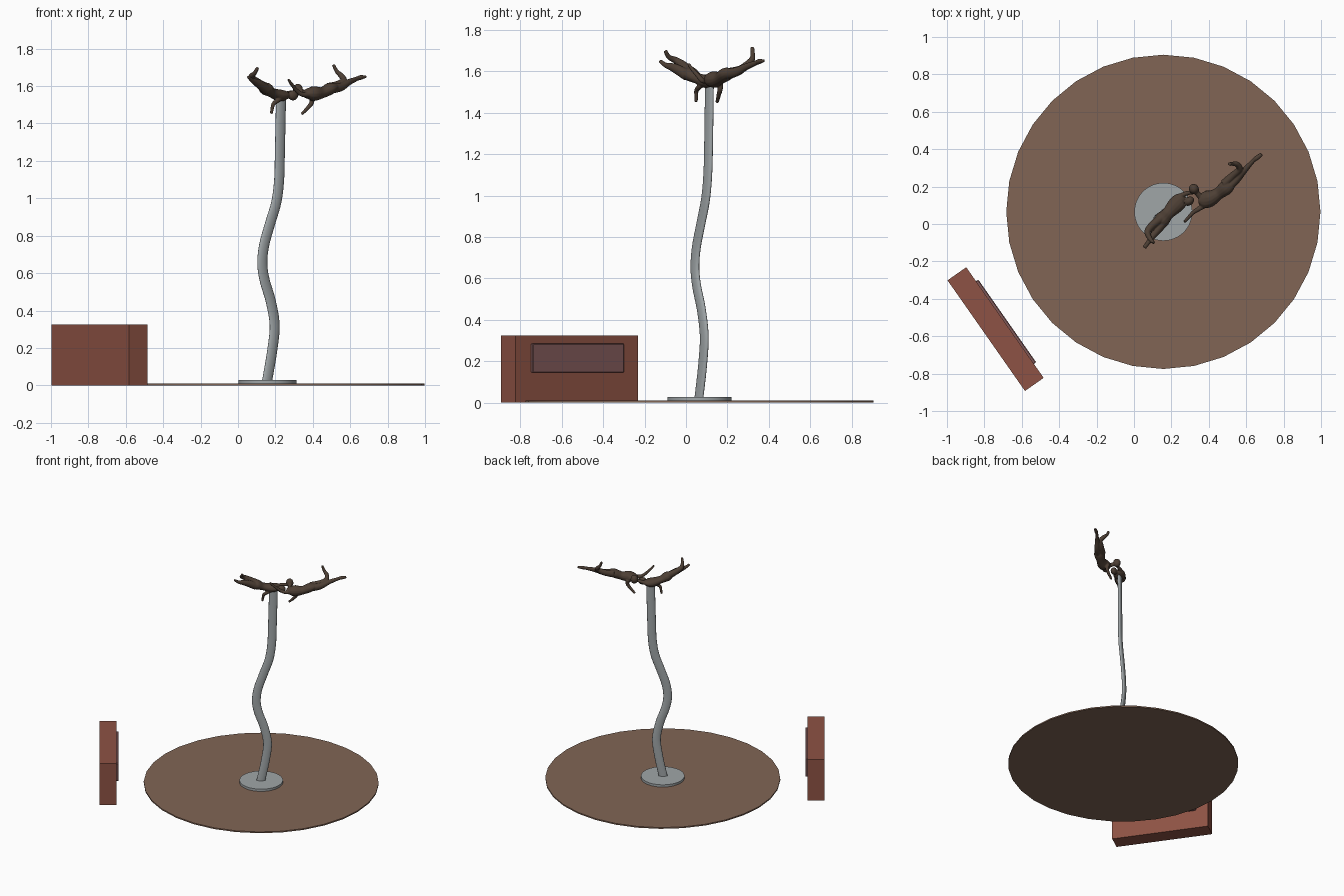
import bpy, bmesh, math
from mathutils import Vector, Matrix

ANG = math.radians(35)                      # whole monument is turned by this angle
D = Vector((math.cos(ANG), math.sin(ANG), 0))
S = Vector((-math.sin(ANG), math.cos(ANG), 0))
UP = Vector((0, 0, 1))


def material(name, rgb):
    m = bpy.data.materials.new(name)
    m.diffuse_color = (*rgb, 1)
    return m


def finish(bm, name, mat=None, smooth=True):
    bmesh.ops.recalc_face_normals(bm, faces=bm.faces)
    me = bpy.data.meshes.new(name)
    bm.to_mesh(me)
    bm.free()
    ob = bpy.data.objects.new(name, me)
    bpy.context.collection.objects.link(ob)
    if mat:
        me.materials.append(mat)
    if smooth:
        bpy.ops.object.select_all(action='DESELECT')
        ob.select_set(True)
        bpy.context.view_layer.objects.active = ob
        bpy.ops.object.shade_smooth_by_angle(angle=math.radians(40))
    return ob


def spline(pts, steps):
    """Catmull-Rom through points (x, y, z, radius_side, radius_other)."""
    p = [Vector(q) for q in pts]
    p = [p[0] * 2 - p[1]] + p + [p[-1] * 2 - p[-2]]
    out = []
    for i in range(1, len(p) - 2):
        a, b, c, d = p[i - 1:i + 3]
        for k in range(steps):
            t = k / steps
            out.append(0.5 * (2 * b + (c - a) * t + (2 * a - 5 * b + 4 * c - d) * t * t
                              + (3 * b - a - 3 * c + d) * t ** 3))
    return out + [p[-2]]


def tube(bm, pts, side, segs=14, steps=5):
    """Elliptical tapered tube; first radius lies along the side vector."""
    path = spline(pts, steps)
    pos = [Vector(q[:3]) for q in path]
    rings = []
    for i, q in enumerate(path):
        t = (pos[min(i + 1, len(pos) - 1)] - pos[max(i - 1, 0)]).normalized()
        a = (side - t * side.dot(t)).normalized()
        b = t.cross(a)
        rings.append([bm.verts.new(pos[i] + a * (q[3] * math.cos(w)) + b * (q[4] * math.sin(w)))
                      for w in (2 * math.pi * k / segs for k in range(segs))])
    for r0, r1 in zip(rings, rings[1:]):
        for k in range(segs):
            n = (k + 1) % segs
            bm.faces.new((r0[k], r0[n], r1[n], r1[k]))
    bm.faces.new(rings[0][::-1])
    bm.faces.new(rings[-1])


def disc(name, r, z0, z1, mat, segs):
    bm = bmesh.new()
    bmesh.ops.create_cone(bm, cap_ends=True, segments=segs, radius1=r, radius2=r, depth=z1 - z0,
                          matrix=Matrix.Translation((0.157, 0.065, (z0 + z1) / 2)))
    return finish(bm, name, mat)


def box(name, centre, size, mat, bevel=0):
    bm = bmesh.new()
    bmesh.ops.create_cube(bm, size=1, matrix=Matrix.Translation(centre)
                          @ Matrix.Rotation(ANG, 4, 'Z') @ Matrix.Diagonal((*size, 1)))
    if bevel:
        bmesh.ops.bevel(bm, geom=bm.edges[:], offset=bevel, segments=1, affect='EDGES')
    return finish(bm, name, mat, False)


def figure(name, limbs, heads, mat):
    """Fuse limbs and ball parts into one sculpted body."""
    bm = bmesh.new()
    for side, pts in limbs:
        tube(bm, pts, side)
    for c, size in heads:
        bmesh.ops.create_uvsphere(bm, u_segments=16, v_segments=10, radius=1,
                                  matrix=Matrix.Translation(c) @ Matrix.Rotation(ANG, 4, 'Z')
                                  @ Matrix.Diagonal((*size, 1)))
    ob = finish(bm, name, mat)
    r = ob.modifiers.new('fuse', 'REMESH')
    r.mode = 'VOXEL'
    r.voxel_size = 0.0035
    r.use_smooth_shade = True
    s = ob.modifiers.new('soften', 'SMOOTH')
    s.iterations = 4
    s.factor = 0.5
    return ob


brown = material('ground_brown', (0.22, 0.13, 0.09))
steel = material('steel', (0.35, 0.38, 0.39))
brick = material('brick_red', (0.27, 0.085, 0.058))
plate = material('plaque_mauve', (0.22, 0.10, 0.10))
bronze = material('bronze', (0.075, 0.05, 0.035))

# ground disc and round foot plate
disc('ground_disc', 0.84, 0.0, 0.01, brown, 32)
disc('foot_plate', 0.155, 0.01, 0.028, steel, 48)

# wavy flattened pole
pole_path = [(0.155, 0.062, 0.02), (0.182, 0.08, 0.18), (0.196, 0.088, 0.32), (0.175, 0.074, 0.45),
             (0.143, 0.052, 0.56), (0.130, 0.043, 0.65), (0.140, 0.05, 0.75), (0.173, 0.073, 0.87),
             (0.205, 0.094, 0.98), (0.220, 0.105, 1.1), (0.224, 0.109, 1.25), (0.230, 0.113, 1.53)]
bm = bmesh.new()
tube(bm, [(*p, 0.031, 0.014) for p in pole_path], D, 24, 6)
finish(bm, 'wavy_pole', steel)

# sign block with plaque
c = Vector((-0.74, -0.562, 0))
box('sign_block', c + UP * 0.1625, (0.122, 0.722, 0.325), brick)
box('sign_plaque', c + D * 0.065 + UP * 0.215, (0.022, 0.54, 0.14), plate, 0.004)

# left figure, resting on the pole
figure('left_figure', [
    (S, [(0.13, 0.0, 1.595, 0.03, 0.022), (0.15, 0.022, 1.585, 0.042, 0.034),
         (0.18, 0.055, 1.565, 0.034, 0.026), (0.222, 0.1, 1.55, 0.044, 0.032),
         (0.252, 0.128, 1.552, 0.04, 0.024), (0.27, 0.135, 1.555, 0.016, 0.014)]),   # torso
    (S, [(0.262, 0.13, 1.55, 0.014, 0.014), (0.29, 0.13, 1.55, 0.013, 0.013)]),      # neck
    (S, [(0.155, 0.005, 1.58, 0.026, 0.028), (0.115, -0.045, 1.61, 0.021, 0.024),
         (0.092, -0.075, 1.622, 0.016, 0.018), (0.075, -0.1, 1.63, 0.012, 0.012),
         (0.056, -0.125, 1.65, 0.012, 0.007)]),                                      # near leg
    (S, [(0.145, 0.03, 1.59, 0.026, 0.028), (0.095, -0.01, 1.625, 0.021, 0.022),
         (0.072, -0.045, 1.65, 0.017, 0.017), (0.088, -0.082, 1.668, 0.012, 0.012),
         (0.106, -0.1, 1.698, 0.010, 0.008)]),                                       # far leg
    (S, [(0.24, 0.095, 1.55, 0.016, 0.016), (0.215, 0.065, 1.525, 0.013, 0.013),
         (0.19, 0.05, 1.505, 0.011, 0.011), (0.182, 0.05, 1.475, 0.009, 0.009),
         (0.178, 0.048, 1.452, 0.008, 0.008)]),                                      # hanging arm
    (UP, [(0.25, 0.15, 1.555, 0.015, 0.015), (0.285, 0.165, 1.565, 0.012, 0.012),
          (0.325, 0.17, 1.572, 0.01, 0.01)]),                                        # reaching arm
], [((0.294, 0.122, 1.55), (0.03, 0.023, 0.027))], bronze)

# right figure, mirrored pose, flying out from the embrace
figure('right_figure', [
    (S, [(0.345, 0.128, 1.56, 0.018, 0.016), (0.37, 0.128, 1.56, 0.042, 0.028),
         (0.405, 0.135, 1.56, 0.044, 0.04), (0.45, 0.162, 1.565, 0.033, 0.03),
         (0.49, 0.193, 1.585, 0.04, 0.032), (0.515, 0.215, 1.595, 0.032, 0.022)]),   # torso
    (UP, [(0.362, 0.135, 1.56, 0.016, 0.016), (0.325, 0.182, 1.577, 0.014, 0.014)]), # neck
    (S, [(0.495, 0.185, 1.585, 0.024, 0.027), (0.55, 0.238, 1.595, 0.02, 0.023),
         (0.592, 0.288, 1.62, 0.016, 0.017), (0.638, 0.338, 1.64, 0.011, 0.012),
         (0.655, 0.352, 1.646, 0.013, 0.013), (0.683, 0.374, 1.65, 0.01, 0.007)]),   # straight leg
    (S, [(0.482, 0.215, 1.59, 0.024, 0.027), (0.53, 0.26, 1.605, 0.02, 0.022),
         (0.565, 0.292, 1.63, 0.017, 0.017), (0.552, 0.318, 1.655, 0.015, 0.015),
         (0.527, 0.322, 1.68, 0.011, 0.011), (0.51, 0.32, 1.715, 0.01, 0.008)]),     # bent leg
    (S, [(0.385, 0.105, 1.555, 0.016, 0.016), (0.345, 0.08, 1.555, 0.013, 0.013),
         (0.315, 0.06, 1.575, 0.011, 0.011), (0.285, 0.028, 1.612, 0.009, 0.009),
         (0.27, 0.012, 1.635, 0.008, 0.006)]),                                       # raised arm
    (S, [(0.39, 0.165, 1.55, 0.016, 0.016), (0.395, 0.165, 1.515, 0.013, 0.013),
         (0.375, 0.158, 1.485, 0.011, 0.011), (0.34, 0.15, 1.45, 0.008, 0.008)]),    # hanging arm
], [((0.32, 0.187, 1.58), (0.027, 0.028, 0.032))], bronze)
